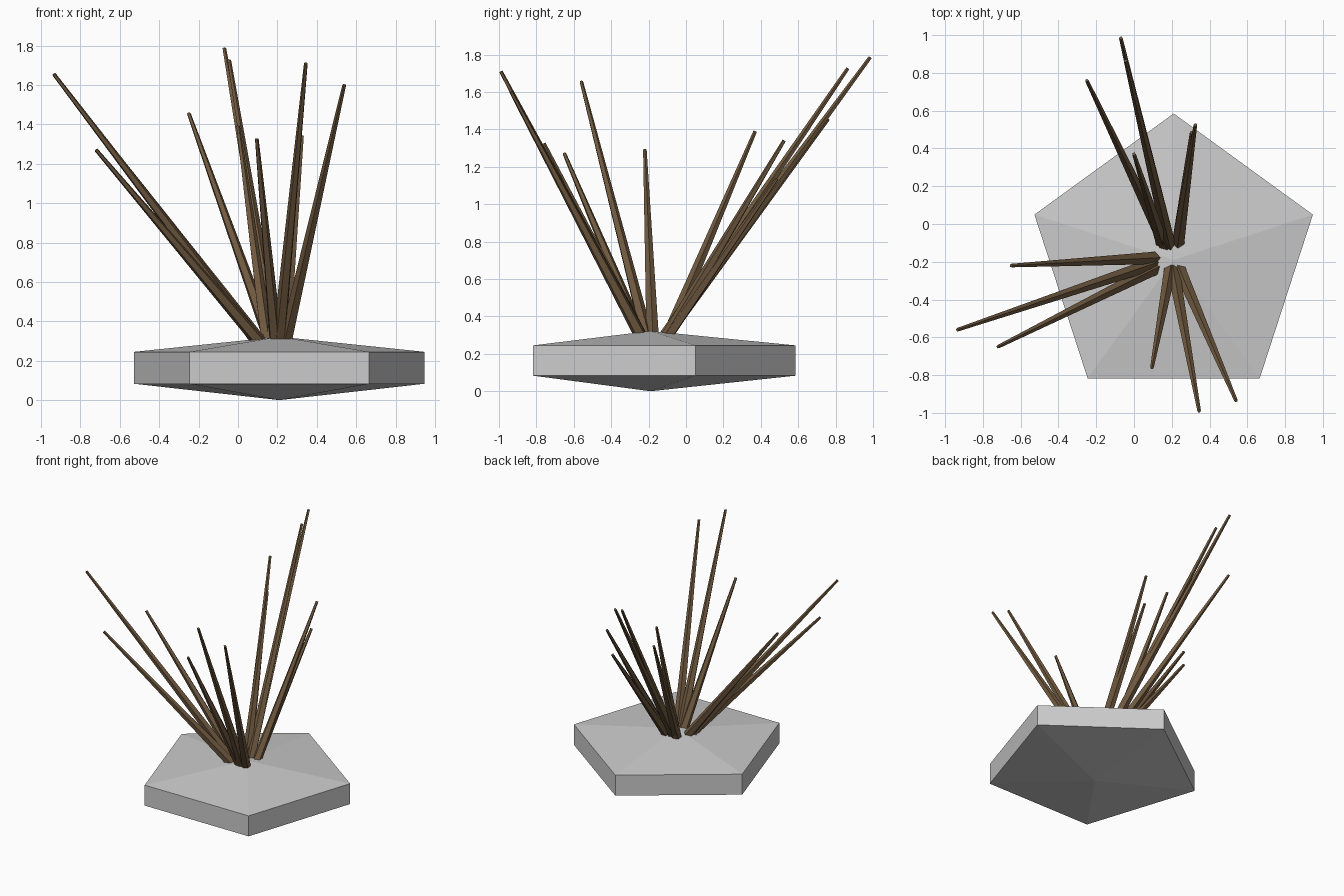
import bpy, bmesh, math
from mathutils import Vector

if "Cube" in bpy.data.objects:
    bpy.data.objects.remove(bpy.data.objects["Cube"])

CENTER = Vector((0.21, -0.19, 0.0))


def add_object(name, bm, mat=None):
    bmesh.ops.recalc_face_normals(bm, faces=bm.faces)
    mesh = bpy.data.meshes.new(name)
    bm.to_mesh(mesh)
    bm.free()
    obj = bpy.data.objects.new(name, mesh)
    bpy.context.collection.objects.link(obj)
    if mat:
        mesh.materials.append(mat)
    return obj


# Pentagonal stone base with shallow points above and below
bm = bmesh.new()
rings = []
for z in (0.083, 0.245):
    rings.append([bm.verts.new(CENTER + Vector((
        0.775 * math.cos(math.radians(90 + 72 * i)),
        0.775 * math.sin(math.radians(90 + 72 * i)), z))) for i in range(5)])
low = bm.verts.new(CENTER)
high = bm.verts.new(CENTER + Vector((0, 0, 0.322)))
for i in range(5):
    j = (i + 1) % 5
    bm.faces.new((rings[0][i], rings[0][j], rings[1][j], rings[1][i]))
    bm.faces.new((rings[0][j], rings[0][i], low))
    bm.faces.new((rings[1][i], rings[1][j], high))
add_object("stone_base", bm)

bark = bpy.data.materials.new("bark")
bark.diffuse_color = (0.16, 0.10, 0.05, 1)
bark.use_nodes = True
bark.node_tree.nodes["Principled BSDF"].inputs["Base Color"].default_value = bark.diffuse_color


# Tapered five-sided stick, its foot sunk a little into the base
def stick(name, foot, tip):
    foot, tip = Vector(foot), Vector(tip)
    axis = (tip - foot).normalized()
    foot = foot - axis * 0.03
    bm = bmesh.new()
    bmesh.ops.create_cone(bm, cap_ends=True, segments=5, radius1=0.035,
                          radius2=0.010, depth=(tip - foot).length)
    rot = axis.to_track_quat('Z', 'Y').to_matrix().to_4x4()
    bmesh.ops.transform(bm, matrix=rot, verts=bm.verts)
    bmesh.ops.translate(bm, vec=(foot + tip) / 2, verts=bm.verts)
    add_object(name, bm, bark)


# Three clusters of sticks: (foot x, foot y), tip
CLUSTERS = {
    "front_stick": [
        ((0.19, -0.25), (0.095, -0.76, 1.325)),
        ((0.21, -0.25), (0.345, -0.99, 1.71)),
        ((0.245, -0.25), (0.54, -0.935, 1.60)),
    ],
    "left_stick": [
        ((0.10, -0.18), (-0.65, -0.22, 1.29)),
        ((0.09, -0.215), (-0.935, -0.56, 1.655)),
        ((0.095, -0.245), (-0.72, -0.65, 1.27)),
    ],
    "back_stick": [
        ((0.185, -0.10), (-0.07, 0.985, 1.785)),
        ((0.185, -0.10), (-0.045, 0.865, 1.725)),
        ((0.16, -0.10), (-0.25, 0.76, 1.455)),
        ((0.145, -0.09), (0.0, 0.37, 1.39)),
        ((0.235, -0.09), (0.325, 0.525, 1.34)),
        ((0.235, -0.09), (0.305, 0.485, 1.135)),
    ],
}
for name, sticks in CLUSTERS.items():
    for n, ((x, y), tip) in enumerate(sticks, 1):
        stick(f"{name}_{n}", (x, y, 0.31), tip)
